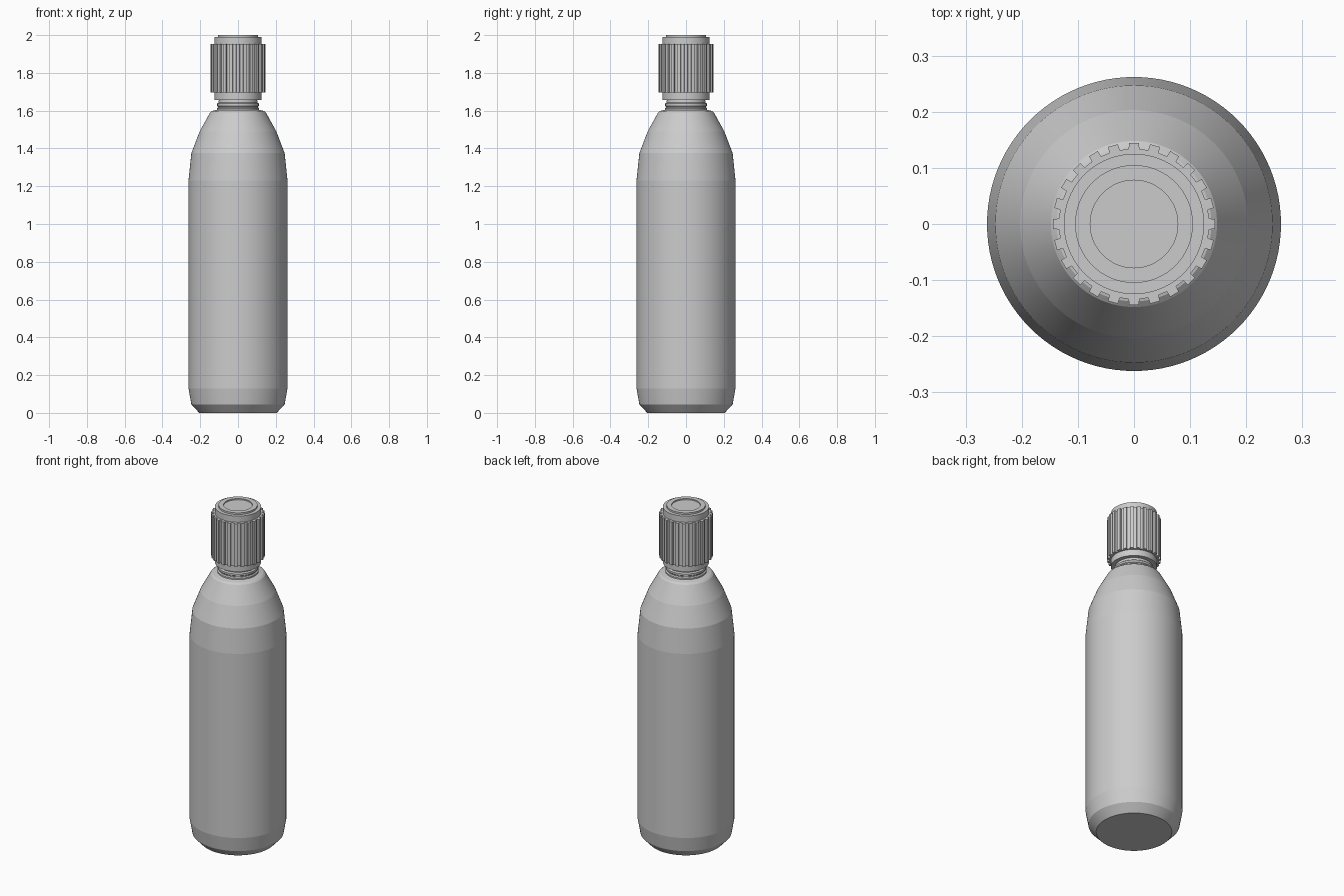
import bpy, bmesh, math

if "Cube" in bpy.data.objects:
    bpy.data.objects.remove(bpy.data.objects["Cube"])

grey = bpy.data.materials.new("light_grey")
grey.diffuse_color = (0.6, 0.6, 0.6, 1)
grey.use_nodes = True
grey.node_tree.nodes["Principled BSDF"].inputs["Base Color"].default_value = grey.diffuse_color


def finish(bm, name, angle):
    bmesh.ops.remove_doubles(bm, verts=bm.verts, dist=1e-5)
    bmesh.ops.recalc_face_normals(bm, faces=bm.faces)
    mesh = bpy.data.meshes.new(name)
    bm.to_mesh(mesh)
    bm.free()
    mesh.materials.append(grey)
    ob = bpy.data.objects.new(name, mesh)
    bpy.context.collection.objects.link(ob)
    bpy.ops.object.select_all(action='DESELECT')
    ob.select_set(True)
    bpy.context.view_layer.objects.active = ob
    bpy.ops.object.shade_smooth_by_angle(angle=math.radians(angle))
    return ob


def lathe(name, profile, steps=96, angle=5):
    """Spin an (r, z) profile round the z axis."""
    bm = bmesh.new()
    vs = [bm.verts.new((r, 0, z)) for r, z in profile]
    es = [bm.edges.new(p) for p in zip(vs, vs[1:])]
    bmesh.ops.spin(bm, geom=vs + es, cent=(0, 0, 0), axis=(0, 0, 1),
                   angle=math.tau, steps=steps, use_duplicate=False)
    return finish(bm, name, angle)


# Bottle body with stepped shoulder
lathe("bottle_body", [(0, 0), (0.205, 0), (0.247, 0.045), (0.262, 0.13),
                      (0.262, 1.23), (0.247, 1.375), (0.203, 1.49),
                      (0.148, 1.59), (0.138, 1.598), (0.112, 1.604), (0, 1.604)])

# Neck with two thin rings
lathe("neck", [(0.112, 1.602), (0.112, 1.612), (0.106, 1.617), (0.106, 1.622),
               (0.11, 1.626), (0.11, 1.637), (0.103, 1.643), (0.1, 1.67), (0, 1.67)])

# Cap core with raised rim and shallow round recess on top
lathe("cap_core", [(0, 1.657), (0.125, 1.657), (0.125, 1.99), (0.105, 1.99),
                   (0.105, 2.0), (0.078, 2.0), (0.078, 1.993), (0, 1.993)])

# Ribbed grip: a gear-shaped outline extruded upwards
ribs, z0, z1 = 24, 1.695, 1.953
bm = bmesh.new()
outline = []
for i in range(ribs):
    for off, r in ((-0.27, 0.134), (-0.24, 0.145), (0.24, 0.145), (0.27, 0.134)):
        a = math.tau * (i + off) / ribs + math.pi / 2
        outline.append((r * math.cos(a), r * math.sin(a)))
low = [bm.verts.new((x, y, z0)) for x, y in outline]
high = [bm.verts.new((x, y, z1)) for x, y in outline]
bm.faces.new(low)
bm.faces.new(high)
n = len(outline)
for i in range(n):
    j = (i + 1) % n
    bm.faces.new((low[i], low[j], high[j], high[i]))
finish(bm, "cap_grip", 5)
